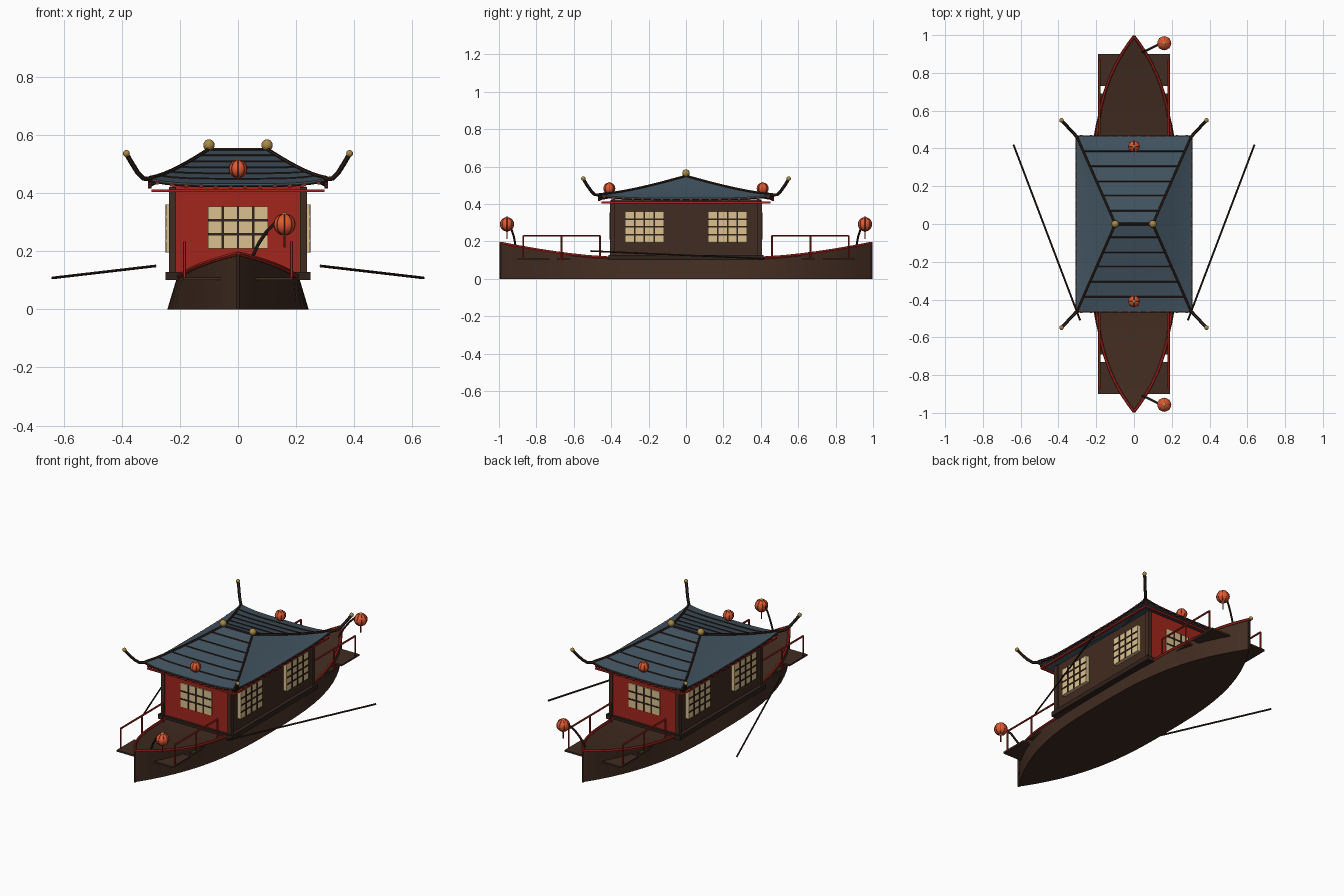
import bpy, bmesh
from math import sin, cos, pi
from mathutils import Vector

old = bpy.data.objects.get("Cube")
if old:
    bpy.data.objects.remove(old)


def material(name, rgb):
    m = bpy.data.materials.new(name)
    m.use_nodes = True
    m.diffuse_color = (*rgb, 1)
    m.node_tree.nodes["Principled BSDF"].inputs["Base Color"].default_value = (*rgb, 1)
    return m


WOOD = material("brown wood", (0.053, 0.025, 0.015))
DARK = material("dark wood", (0.03, 0.016, 0.011))
RED = material("red lacquer", (0.36, 0.019, 0.012))
RUST = material("rust red", (0.22, 0.022, 0.012))
TILE = material("slate blue tile", (0.054, 0.088, 0.118))
PAPER = material("cream paper", (0.7, 0.53, 0.27))
LAMP = material("orange lantern", (0.74, 0.105, 0.033))
GOLD = material("old gold", (0.4, 0.25, 0.06))


def activate(ob):
    bpy.ops.object.select_all(action='DESELECT')
    ob.select_set(True)
    bpy.context.view_layer.objects.active = ob


def finish(name, bm, *mats, smooth=False):
    bmesh.ops.remove_doubles(bm, verts=bm.verts, dist=0.0005)
    bmesh.ops.recalc_face_normals(bm, faces=bm.faces)
    mesh = bpy.data.meshes.new(name)
    bm.to_mesh(mesh)
    bm.free()
    ob = bpy.data.objects.new(name, mesh)
    bpy.context.collection.objects.link(ob)
    for m in mats:
        mesh.materials.append(m)
    if smooth:
        activate(ob)
        bpy.ops.object.shade_smooth_by_angle()
    return ob


def box(name, lo, hi, mat):
    bm = bmesh.new()
    bmesh.ops.create_cube(bm, size=1)
    lo, hi = Vector(lo), Vector(hi)
    for v in bm.verts:
        v.co = (lo + hi) / 2 + v.co * (hi - lo)
    return finish(name, bm, mat)


def ball(name, at, r, mat):
    bm = bmesh.new()
    bmesh.ops.create_uvsphere(bm, u_segments=14, v_segments=10, radius=r)
    bmesh.ops.translate(bm, vec=at, verts=bm.verts)
    return finish(name, bm, mat, smooth=True)


def tube(name, points, r, mat):
    cu = bpy.data.curves.new(name, 'CURVE')
    cu.dimensions, cu.fill_mode = '3D', 'FULL'
    cu.bevel_depth, cu.bevel_resolution, cu.use_fill_caps = r, 1, True
    sp = cu.splines.new('POLY')
    sp.points.add(len(points) - 1)
    for p, co in zip(sp.points, points):
        p.co = (*co, 1)
    cu.materials.append(mat)
    ob = bpy.data.objects.new(name, cu)
    bpy.context.collection.objects.link(ob)
    activate(ob)
    bpy.ops.object.convert(target='MESH')
    bpy.ops.object.shade_smooth_by_angle()


# Hull: flat bottom, sides leaning inward, deck following the sheer
END = 0.993
SIDES = (1, -1)


def sheer(y):
    return 0.11 + 0.08 * max(0, (abs(y) - 0.4) / 0.6) ** 1.5


def deck_half(y):
    return 0.21 * (1 - (abs(y) / END) ** 3.8)


def bottom_half(y):
    return 0.243 * (1 - (abs(y) / END) ** 2.8)


stations = [END * (1 - (1 - abs(k) / 12) ** 1.4) * (1 if k > 0 else -1) for k in range(-12, 13)]
bm = bmesh.new()
rings = []
for y in stations:
    b, d, z = bottom_half(y), deck_half(y), sheer(y)
    rings.append([bm.verts.new(c) for c in ((-b, y, 0), (b, y, 0), (d, y, z), (-d, y, z))])
for a, b in zip(rings, rings[1:]):
    for i in range(4):
        j = (i + 1) % 4
        bm.faces.new((a[i], a[j], b[j], b[i]))
bmesh.ops.dissolve_degenerate(bm, dist=0.0005, edges=bm.edges)
finish("hull", bm, WOOD, smooth=True)
for s in SIDES:
    tube("gunwale", [(s * deck_half(y), y, sheer(y) + 0.003) for y in stations], 0.008, RED)
    tube("stem_post", [(0, s * END, 0), (0, s * END, 0.185)], 0.006, WOOD)

# End platforms and their railings
for e in SIDES:
    for near, far, half in ((0.54, 0.69, 0.184), (0.73, 0.9, 0.19)):
        ya, yb = sorted((e * near, e * far))
        box("platform", (-half, ya, 0.1), (half, yb, 0.11), WOOD)
    for s in SIDES:
        x = s * 0.184
        tube("hand_rail", [(x, e * 0.46, 0.231), (x, e * 0.87, 0.231)], 0.0055, RED)
        for y in (0.46, 0.665, 0.87):
            tube("rail_post", [(x, e * y, 0.1), (x, e * y, 0.231)], 0.0055, RED)

# Cabin: red end walls, brown side walls
box("cabin_sill", (-0.25, -0.415, 0.1), (0.25, 0.415, 0.128), DARK)
cabin = box("cabin", (-0.225, -0.4, 0.1), (0.225, 0.4, 0.425), WOOD)
cabin.data.materials.append(RED)
for f in cabin.data.polygons:
    f.material_index = int(abs(f.normal.y) > 0.5)
for sx in SIDES:
    for sy in SIDES:
        x, y = sx * 0.225, sy * 0.395
        box("corner_post", (x - 0.012, y - 0.012, 0.12), (x + 0.012, y + 0.012, 0.42), WOOD)

# Red beams under the eaves
for s in SIDES:
    box("eave_beam", (-0.297, s * 0.447 - 0.006, 0.403), (0.297, s * 0.447 + 0.006, 0.413), RED)
    box("eave_beam", (s * 0.291 - 0.006, -0.453, 0.403), (s * 0.291 + 0.006, 0.453, 0.413), RED)


# Lattice windows
def window(on_end, side, wall, u, z, w, h, cols, rows):
    def plate(name, u0, u1, z0, z1, d0, d1, mat):
        near, far = sorted((side * (wall + d0), side * (wall + d1)))
        lo, hi = ((u0, near), (u1, far)) if on_end else ((near, u0), (far, u1))
        box(name, (*lo, z0), (*hi, z1), mat)

    depth = 0.006 if on_end else 0.022
    front = depth + 0.003
    plate("window_paper", u - w / 2, u + w / 2, z - h / 2, z + h / 2, -0.004, depth, PAPER)
    for i in range(1, cols):
        c = u - w / 2 + w * i / cols
        plate("window_bar", c - 0.004, c + 0.004, z - h / 2, z + h / 2, depth - 0.002, front, DARK)
    for i in range(1, rows):
        c = z - h / 2 + h * i / rows
        plate("window_bar", u - w / 2, u + w / 2, c - 0.004, c + 0.004, depth - 0.002, front, DARK)


for s in SIDES:
    window(True, s, 0.4, 0, 0.282, 0.208, 0.145, 4, 3)
    for u in (-0.222, 0.222):
        window(False, s, 0.225, u, 0.278, 0.208, 0.165, 4, 4)


# Hipped roof with a gentle sag and lifted corners
def roof_z(t, u):
    return 0.432 + 0.116 * (1 - t) ** 1.12 + 0.018 * t ** 3 * abs(u) ** 4


def end_slope(s, t, u, up=0):
    return Vector((u * (0.1 + 0.204 * t), s * 0.464 * t, roof_z(t, u) + up))


def side_slope(s, t, u, up=0):
    return Vector((s * (0.1 + 0.204 * t), u * 0.464 * t, roof_z(t, u) + up))


ACROSS = [i / 6 - 1 for i in range(13)]
DOWN = [i / 8 for i in range(9)]
bm = bmesh.new()
for slope in (end_slope, side_slope):
    for s in SIDES:
        grid = [[bm.verts.new(slope(s, t, u)) for u in ACROSS] for t in DOWN]
        for a, b in zip(grid, grid[1:]):
            for i in range(len(ACROSS) - 1):
                bm.faces.new((a[i], a[i + 1], b[i + 1], b[i]))
bmesh.ops.remove_doubles(bm, verts=bm.verts, dist=0.0005)
bmesh.ops.dissolve_degenerate(bm, dist=0.0005, edges=bm.edges)
under = bmesh.ops.duplicate(bm, geom=bm.faces[:])["geom"]
for g in under:
    if isinstance(g, bmesh.types.BMVert):
        g.co.z -= 0.012
bmesh.ops.bridge_loops(bm, edges=[e for e in bm.edges if e.is_boundary])
finish("roof", bm, TILE, smooth=True)

# Roof ridges, tile courses and eave trim
tube("top_ridge", [(-0.1, 0, 0.549), (0.1, 0, 0.549)], 0.007, DARK)
for s in SIDES:
    ball("ridge_finial", (s * 0.1, 0, 0.565), 0.02, GOLD)
    for t in (0.15, 0.32, 0.49, 0.66, 0.83):
        tube("tile_course", [end_slope(s, t, u, 0.001) for u in ACROSS], 0.004, DARK)
    for slope in (end_slope, side_slope):
        tube("eave_edge", [slope(s, 1, u, -0.008) for u in ACROSS], 0.0045, DARK)
        count = 12 if slope is end_slope else 18
        for i in range(count):
            p = slope(s, 1, (i + 0.5) * 2 / count - 1, -0.01)
            box("eave_nub", p - Vector((0.006,) * 3), p + Vector((0.006,) * 3), RUST)
    for e in SIDES:
        tube("hip_ridge", [end_slope(e, t, s, 0.003) for t in DOWN], 0.0065, DARK)
        horn = ((0.297, 0.455, 0.447), (0.325, 0.487, 0.45), (0.345, 0.507, 0.47),
                (0.365, 0.53, 0.502), (0.383, 0.548, 0.533))
        tube("corner_horn", [(s * x, e * y, z) for x, y, z in horn], 0.0085, DARK)
        ball("horn_tip", (s * 0.384, e * 0.549, 0.536), 0.012, GOLD)


# Ribbed lanterns on the roof and on bent poles
def lantern(x, y, z, r):
    ball("lantern", (x, y, z), r, LAMP)
    for s in SIDES:
        ball("lantern_cap", (x, y, z + s * r * 0.78), r * 0.34, GOLD)
    for k in range(4):
        turn = [(sin(pi * i / 10) * r, cos(pi * i / 10) * r) for i in range(21)]
        tube("lantern_rib", [(x + a * cos(pi * k / 4), y + a * sin(pi * k / 4), z + b)
                             for a, b in turn], 0.0014, RED)


for e in SIDES:
    lantern(0, e * 0.41, 0.483, 0.031)
    lantern(0.16, e * 0.957, 0.292, 0.037)
    tube("lantern_tassel", [(0.16, e * 0.957, 0.255), (0.16, e * 0.957, 0.212)], 0.004, RUST)
    pole = ((0.045, 0.91, 0.17), (0.07, 0.92, 0.225), (0.1, 0.935, 0.27), (0.13, 0.95, 0.3))
    tube("lantern_pole", [(x, e * y, z) for x, y, z in pole], 0.006, DARK)

# Long oars
for s in SIDES:
    tube("oar", [(s * 0.285, -0.51, 0.149), (s * 0.638, 0.42, 0.108)], 0.005, DARK)
